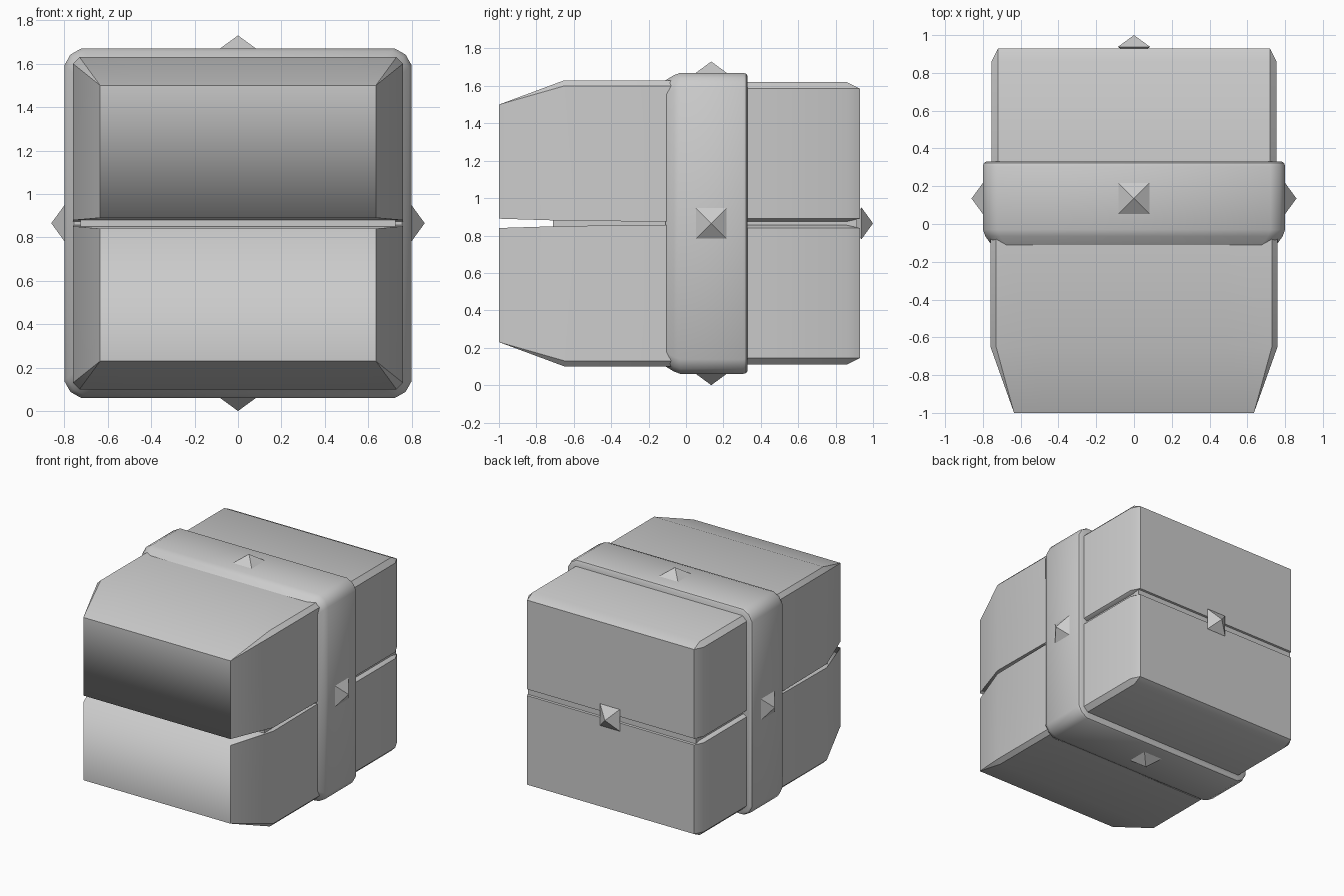
import bpy, bmesh, math
from mathutils import Vector, Matrix

if "Cube" in bpy.data.objects:
    bpy.data.objects.remove(bpy.data.objects["Cube"])

ZC = 0.865  # height of the centre line


def loft(name, rings, soft_edge=None):
    """Skin a list of (y, [(x, z), ...]) sections and cap both ends."""
    bm = bmesh.new()
    loops = [[bm.verts.new((x, y, z + ZC)) for x, z in pts] for y, pts in rings]
    n = len(loops[0])
    for a, b in zip(loops, loops[1:]):
        for i in range(n):
            j = (i + 1) % n
            bm.faces.new((a[i], a[j], b[j], b[i]))
    bm.faces.new(loops[0])
    bm.faces.new(loops[-1])
    bmesh.ops.remove_doubles(bm, verts=bm.verts, dist=0.0005)
    bmesh.ops.recalc_face_normals(bm, faces=bm.faces)
    for f in bm.faces:
        f.smooth = True
    for e in bm.edges:
        e.smooth = e.calc_face_angle(0) < math.radians(32) or bool(soft_edge and soft_edge(e))
    return finish(name, bm)


def finish(name, bm):
    me = bpy.data.meshes.new(name)
    bm.to_mesh(me)
    bm.free()
    ob = bpy.data.objects.new(name, me)
    bpy.context.collection.objects.link(ob)
    return ob


def half_section(w, h, c, g, v, s):
    """Half-block outline: chamfer c on the outside, gap g, groove cut v."""
    right = [(w - v, g - v * 0.6), (w, g), (w, h - c), (w - c, h), (0.49, h)]
    pts = right + [(-x, z) for x, z in reversed(right)]
    return [(x, s * z) for x, z in pts]


def band_section(w, h, c):
    q = [(w, h - c), (w - 0.36 * c, h - 0.36 * c), (w - c, h)]
    top = q + [(-x, z) for x, z in reversed(q)]
    return top + [(-x, -z) for x, z in top]


# Upper and lower halves, front and back of the band
for s, label in ((1, "upper"), (-1, "lower")):
    front = [(-1.0, 0.635, 0.635, 0, 0.025, 0),
             (-0.65, 0.76, 0.765, 0.03, 0.014, 0),
             (0.0, 0.76, 0.765, 0.03, 0.008, 0)]
    loft(label + "_front_shell",
         [(r[0], half_section(*r[1:], s)) for r in front],
         # front lip shades softly into the slot
         lambda e: all(v.co.y < -0.99 and abs(v.co.z - ZC) < 0.05 for v in e.verts))
    back = [(0.2, 0.755, 0.755, 0.035, 0.025, 0.025),
            (0.86, 0.755, 0.755, 0.035, 0.025, 0.025),
            (0.93, 0.72, 0.72, 0, 0.025, 0)]
    loft(label + "_back_shell", [(r[0], half_section(*r[1:], s)) for r in back])

# Inner core that closes the slot
bm = bmesh.new()
bmesh.ops.create_cube(bm, size=1, matrix=Matrix.Translation((0, 0.1025, ZC))
                      @ Matrix.Diagonal((1.45, 1.625, 0.07, 1)))
finish("inner_core", bm)

# Raised band around the middle
profile = [(-0.11, 0.755, 0.765), (-0.065, 0.787, 0.792), (-0.03, 0.80, 0.805),
           (0.305, 0.80, 0.805), (0.322, 0.795, 0.80), (0.33, 0.783, 0.788)]
loft("band", [(y, band_section(w, h, 0.078)) for y, w, h in profile])


def stud(name, pos, axis):
    """Four-sided pyramid stud, with a mirrored half sunk into the body."""
    r, tip = 0.085, 0.062
    bm = bmesh.new()
    base = [bm.verts.new((x * r, y * r, 0)) for x, y in ((-1, -1), (1, -1), (1, 1), (-1, 1))]
    for z in (tip, -tip):
        apex = bm.verts.new((0, 0, z))
        for i in range(4):
            bm.faces.new((base[i], base[(i + 1) % 4], apex))
    bmesh.ops.recalc_face_normals(bm, faces=bm.faces)
    a = Vector(axis)
    rot = Matrix.Rotation(math.pi / 2, 4, Vector((0, 0, 1)).cross(a)) if abs(a.z) < 0.5 else Matrix()
    bm.transform(Matrix.Translation(pos) @ rot)
    finish(name, bm)


# Studs on the band and on the back
for s, side, end in ((1, "right", "top"), (-1, "left", "bottom")):
    stud(side + "_stud", (s * 0.798, 0.135, ZC), (s, 0, 0))
    stud(end + "_stud", (0, 0.135, ZC + s * 0.803), (0, 0, s))
stud("back_stud", (0, 0.938, ZC), (0, 1, 0))
